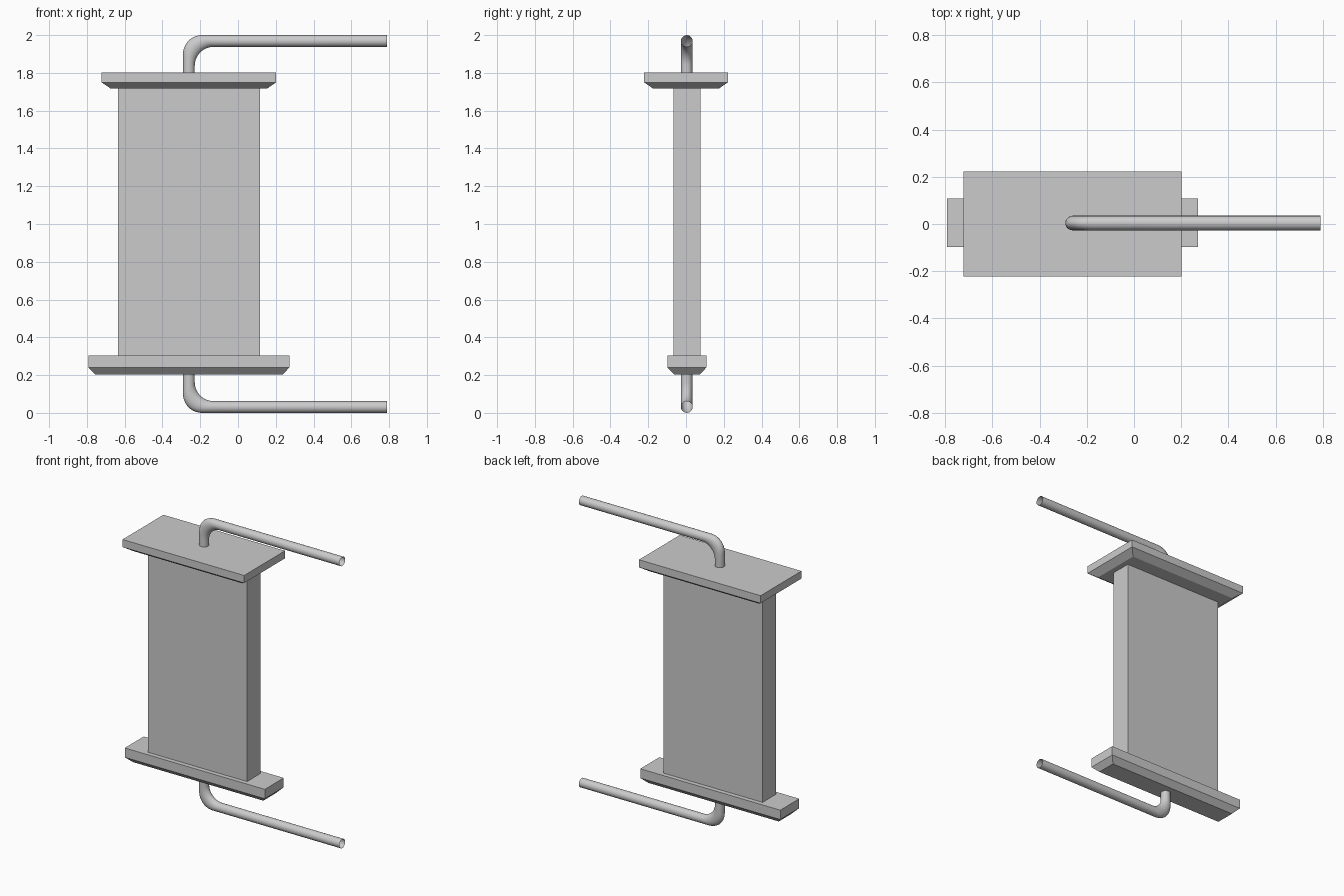
import bpy, bmesh
from math import sin, cos, pi

if "Cube" in bpy.data.objects:
    bpy.data.objects.remove(bpy.data.objects["Cube"])


def finish(bm, name, smooth=False):
    bmesh.ops.recalc_face_normals(bm, faces=bm.faces)
    mesh = bpy.data.meshes.new(name)
    bm.to_mesh(mesh)
    bm.free()
    ob = bpy.data.objects.new(name, mesh)
    bpy.context.collection.objects.link(ob)
    if smooth:
        bpy.context.view_layer.objects.active = ob
        ob.select_set(True)
        bpy.ops.object.shade_smooth_by_angle(angle=0.7)
        ob.select_set(False)
    return ob


def skin(bm, rings):
    """Join consecutive closed rings of vertices with quads."""
    for a, b in zip(rings, rings[1:]):
        n = len(a)
        for i in range(n):
            bm.faces.new((a[i], a[(i + 1) % n], b[(i + 1) % n], b[i]))


def slab(name, cx, cy, hx, hy, levels):
    """Stack of rectangles; levels are (z, inset)."""
    bm = bmesh.new()
    rings = [[bm.verts.new((cx + sx * (hx - d), cy + sy * (hy - d), z))
              for sx, sy in ((-1, -1), (1, -1), (1, 1), (-1, 1))]
             for z, d in levels]
    skin(bm, rings)
    bm.faces.new(rings[0])
    bm.faces.new(rings[-1])
    return finish(bm, name)


def pipe(name, side):
    """Open bent pipe; every line along it turns with the same bend radius."""
    x0, y0, h, r, bend, sides, steps = -0.26, 0.004, 0.969, 0.031, 0.1, 20, 10
    bm = bmesh.new()

    def ring(fn):
        out = []
        for i in range(sides):
            a = 2 * pi * i / sides
            u = r * cos(a)
            x, z = fn(u)
            out.append(bm.verts.new((x, y0 + r * sin(a), 1 + side * z)))
        return out

    rings = [ring(lambda u: (x0 - u, 0.798))]
    for k in range(steps + 1):
        t = pi / 2 * k / steps
        rings.append(ring(lambda u: (x0 - u + bend * (1 - cos(t)),
                                     h + u - bend * (1 - sin(t)))))
    rings.append(ring(lambda u: (0.79, h + u)))
    skin(bm, rings)
    return finish(bm, name, True)


# Flat central panel
slab("core_panel", -0.26, 0.005, 0.376, 0.072, [(0.304, 0), (1.717, 0)])
# End plates with chamfered undersides
slab("top_plate", -0.26, 0.0, 0.462, 0.222, [(1.717, 0.048), (1.75, 0), (1.802, 0)])
slab("bottom_plate", -0.26, 0.005, 0.532, 0.103, [(0.203, 0.036), (0.24, 0), (0.304, 0)])
# Bent pipes above and below
pipe("top_pipe", 1)
pipe("bottom_pipe", -1)
